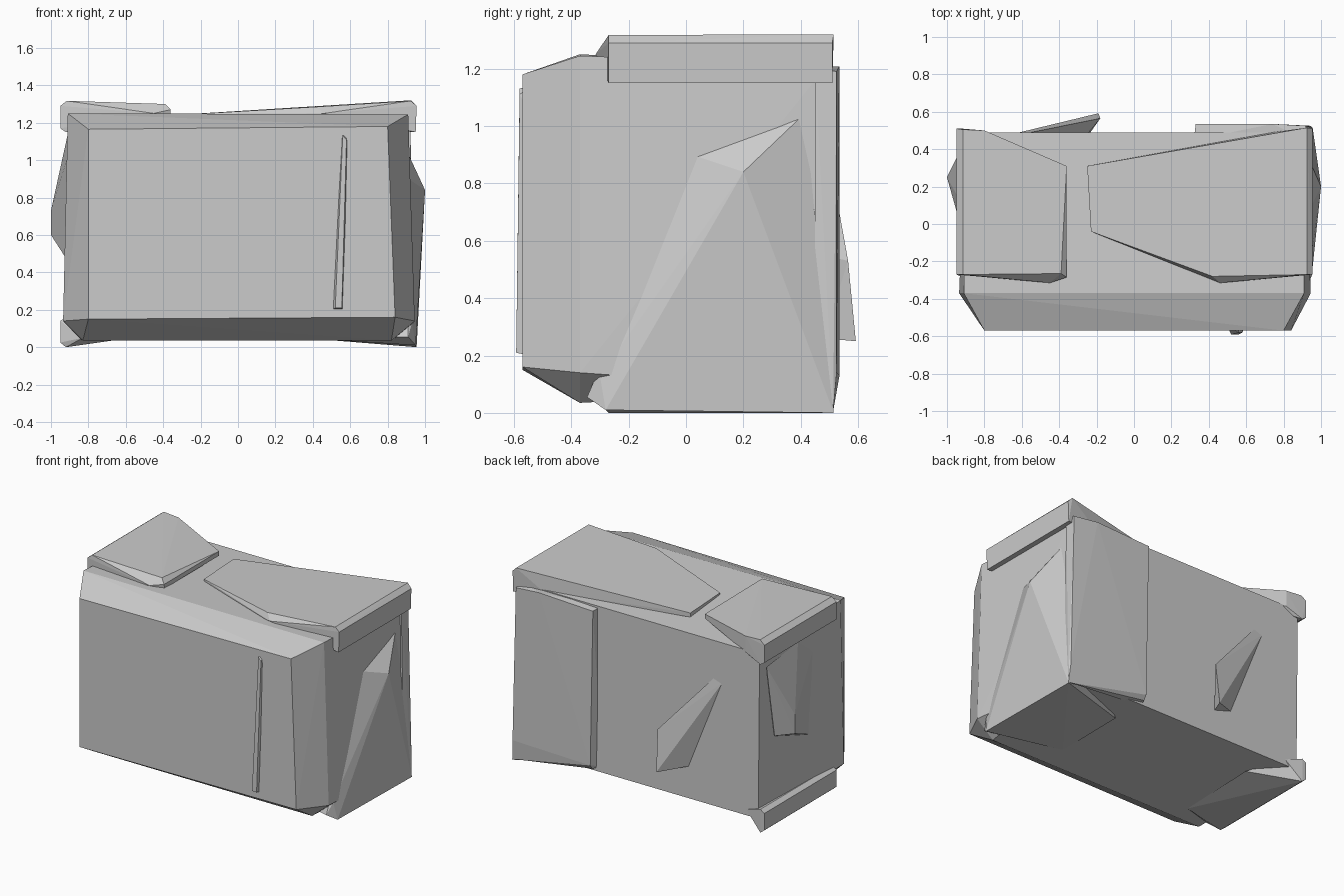
import bpy, bmesh


def hull(name, pts):
    """Flat-faced convex chunk from a few corner points."""
    bm = bmesh.new()
    for p in pts:
        bm.verts.new(p)
    res = bmesh.ops.convex_hull(bm, input=bm.verts)
    loose = [v for v in bm.verts if not v.link_faces]
    bmesh.ops.delete(bm, geom=loose, context='VERTS')
    bmesh.ops.dissolve_limit(bm, angle_limit=0.01, verts=bm.verts, edges=bm.edges)
    bmesh.ops.recalc_face_normals(bm, faces=bm.faces)
    me = bpy.data.meshes.new(name)
    bm.to_mesh(me)
    bm.free()
    ob = bpy.data.objects.new(name, me)
    bpy.context.collection.objects.link(ob)
    return ob


def ring(y, *xz):
    return [(x, y, z) for x, z in xz]


# Main block: bevelled front, wide middle, slightly tapered back
hull("main_block",
     ring(-0.57, (-0.80, 1.165), (0.80, 1.18), (0.84, 0.16), (-0.80, 0.15)) +
     ring(-0.37, (-0.91, 1.25), (0.91, 1.245), (0.945, 0.14), (-0.935, 0.14),
          (-0.83, 0.035), (0.82, 0.035)) +
     ring(0.49, (-0.90, 1.21), (0.91, 1.21), (0.92, 0.08), (-0.89, 0.08)))

# Thin raised strip on the front
hull("front_strip",
     ring(-0.55, (0.50, 0.20), (0.56, 0.20), (0.59, 1.06), (0.58, 1.13), (0.555, 1.14)) +
     ring(-0.592, (0.52, 0.21), (0.555, 0.21)) +
     ring(-0.580, (0.56, 1.13), (0.58, 1.11)))

# Left top corner cap
hull("left_top_cap", [
    (-0.95, -0.27, 1.17), (-0.95, 0.51, 1.17), (-0.92, -0.27, 1.15), (-0.92, 0.51, 1.15),
    (-0.95, -0.27, 1.29), (-0.95, 0.51, 1.29), (-0.915, -0.27, 1.317), (-0.915, 0.505, 1.317),
    (-0.80, 0.50, 1.31), (-0.80, 0.50, 1.20), (-0.36, 0.31, 1.27), (-0.36, 0.31, 1.24),
    (-0.39, -0.265, 1.30), (-0.36, -0.285, 1.27), (-0.36, -0.28, 1.24),
    (-0.45, -0.315, 1.25), (-0.52, -0.305, 1.24)])

# Right top cap, thinning towards the middle
hull("right_top_cap", [
    (0.95, -0.27, 1.15), (0.95, 0.51, 1.15), (0.955, -0.27, 1.29), (0.955, 0.51, 1.29),
    (0.925, -0.27, 1.317), (0.925, 0.515, 1.32), (0.74, 0.49, 1.20),
    (0.42, -0.28, 1.285), (0.46, -0.315, 1.25), (0.40, -0.29, 1.24),
    (-0.23, -0.04, 1.247), (-0.25, 0.31, 1.247), (-0.23, -0.04, 1.235), (-0.25, 0.31, 1.22)])

# Left bottom foot
hull("left_foot", [
    (-0.95, -0.27, 0.14), (-0.95, 0.51, 0.14), (-0.92, -0.27, 0.16), (-0.92, 0.51, 0.16),
    (-0.95, -0.27, 0.025), (-0.95, 0.51, 0.025), (-0.92, -0.27, 0.0), (-0.92, 0.51, 0.0),
    (-0.83, -0.32, 0.05), (-0.80, 0.49, 0.12), (-0.64, -0.25, 0.04), (-0.64, 0.30, 0.06)])

# Right side buttress with its underside plate
hull("right_buttress", [
    (1.0, 0.20, 0.84), (0.95, -0.28, 0.01), (0.955, 0.515, 0.0), (0.905, 0.415, 1.045),
    (0.91, 0.02, 0.90), (0.91, -0.345, 0.055), (0.93, -0.30, 0.13),
    (0.40, -0.20, 0.045), (0.40, 0.30, 0.05), (0.85, 0.47, 0.12)])

# Left side facet
hull("left_facet", [
    (-1.0, 0.25, 0.60), (-1.0, 0.25, 0.73), (-0.915, 0.35, 0.60), (-0.91, -0.04, 0.46),
    (-0.91, 0.43, 1.10), (-0.91, 0.09, 1.14), (-0.91, -0.07, 1.02), (-0.91, -0.07, 0.92),
    (-0.86, 0.30, 0.62), (-0.86, 0.20, 1.0)])

# Back panel on the right half
hull("back_panel",
     ring(0.45, (0.32, 0.10), (0.32, 1.20), (0.92, 1.205), (0.94, 0.06)) +
     ring(0.535, (0.35, 0.13), (0.33, 1.19), (0.74, 1.208)) +
     ring(0.525, (0.92, 1.19), (0.945, 0.14)) + ring(0.513, (0.955, 0.005), (0.35, 0.10)))

# Leaf-shaped shard on the back
hull("back_shard", [
    (-0.19, 0.592, 0.25), (-0.18, 0.565, 0.53), (-0.62, 0.488, 0.94), (-0.56, 0.488, 0.96),
    (-0.37, 0.485, 0.30), (-0.24, 0.48, 0.26), (-0.25, 0.48, 0.55)])
